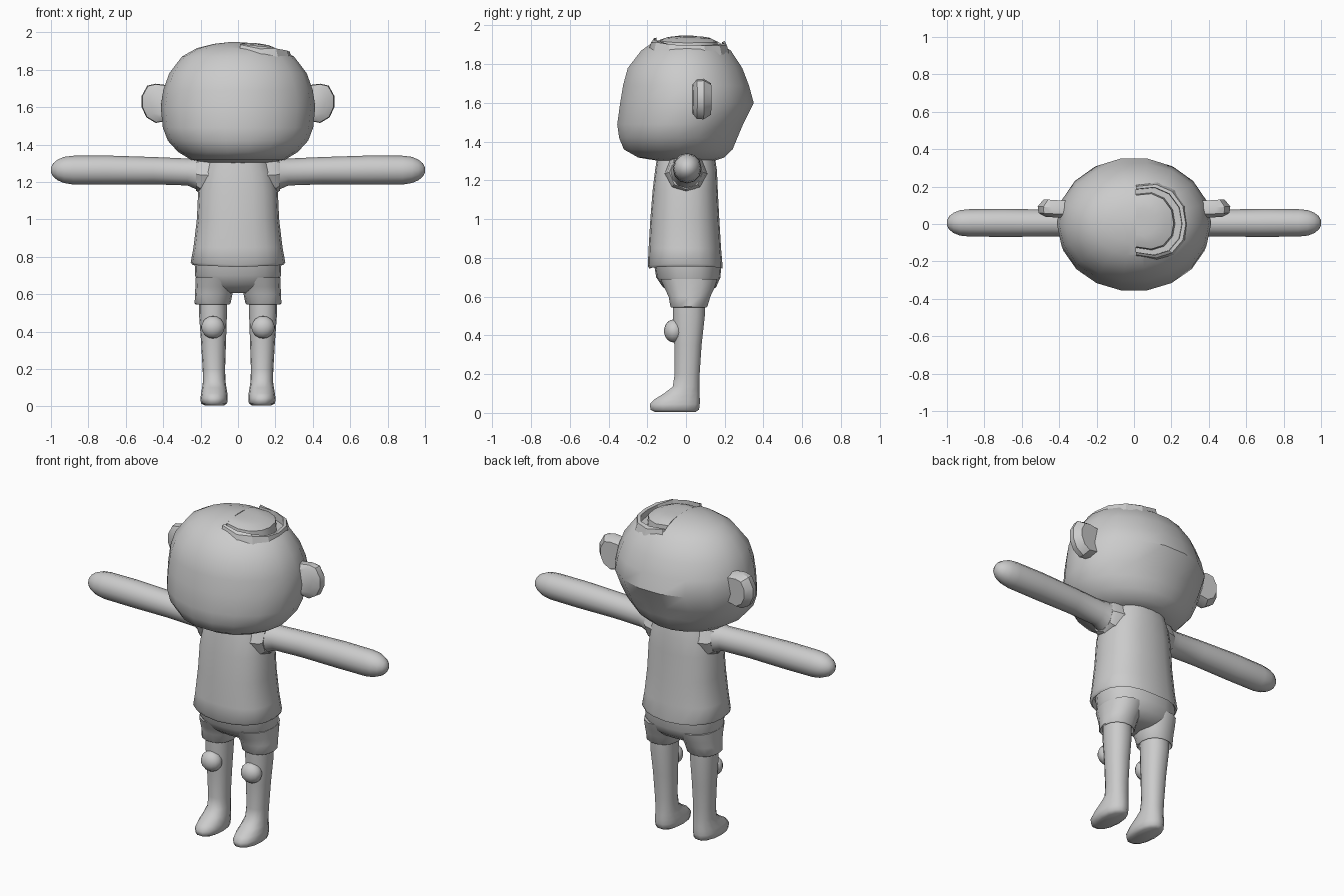
import bpy, bmesh, math, random
from mathutils import Vector

random.seed(4)
grey = bpy.data.materials.new("light grey")
grey.diffuse_color = (0.6, 0.6, 0.6, 1)


def finish(name, bm, mirror=False, angle=40):
    """Turn a bmesh into a named, shaded object."""
    bmesh.ops.recalc_face_normals(bm, faces=bm.faces)
    me = bpy.data.meshes.new(name)
    bm.to_mesh(me)
    bm.free()
    me.materials.append(grey)
    ob = bpy.data.objects.new(name, me)
    bpy.context.collection.objects.link(ob)
    if mirror:
        ob.modifiers.new("mirror", 'MIRROR')
    shade(ob, angle)
    return ob


def shade(ob, angle=40):
    bpy.ops.object.select_all(action='DESELECT')
    ob.select_set(True)
    bpy.context.view_layer.objects.active = ob
    bpy.ops.object.shade_smooth_by_angle(angle=math.radians(angle))


def loft(rings, n=16, power=2.0, caps=(True, True), place=Vector):
    """Skin rings of (height, centre u, centre v, radius u, radius v)."""
    bm = bmesh.new()
    rows = []
    for h, cu, cv, ru, rv in rings:
        row = []
        for i in range(n):
            a = 2 * math.pi * i / n
            c, s = math.cos(a), math.sin(a)
            u = cu + ru * math.copysign(abs(c) ** (2 / power), c)
            v = cv + rv * math.copysign(abs(s) ** (2 / power), s)
            row.append(bm.verts.new(place((u, v, h))))
        rows.append(row)
    for a, b in zip(rows, rows[1:]):
        for i in range(n):
            j = (i + 1) % n
            bm.faces.new((a[i], a[j], b[j], b[i]))
    for row, cap in zip((rows[0], rows[-1]), caps):
        if cap:
            bm.faces.new(row)
    return bm


# head: rounded skull, fuller toward the lower front
head = finish("head", loft([
    (1.302, 0, 0.00, 0.17, 0.15), (1.318, 0, -0.025, 0.25, 0.225),
    (1.36, 0, -0.04, 0.32, 0.285), (1.42, 0, -0.04, 0.375, 0.31),
    (1.49, 0, -0.03, 0.402, 0.33), (1.60, 0, 0.005, 0.413, 0.35),
    (1.69, 0, 0.00, 0.400, 0.33), (1.78, 0, -0.005, 0.368, 0.30),
    (1.87, 0, 0.00, 0.300, 0.235), (1.915, 0, 0.0, 0.220, 0.170),
    (1.938, 0, 0.0, 0.130, 0.10), (1.948, 0, 0.0, 0.04, 0.03)], n=18))

# D-shaped outline of the crown opening, scaled about its straight edge
D_SHAPE = [(0.0, 0.19), (0.10, 0.20), (0.18, 0.165), (0.235, 0.09), (0.25, 0.0),
           (0.235, -0.08), (0.18, -0.145), (0.10, -0.17), (0.0, -0.155)]


def d_ring(bm, scale, heights):
    return [bm.verts.new((0.012 + x * scale, 0.01 + (y - 0.01) * scale, z))
            for (x, y), z in zip(D_SHAPE, heights)]


def skull_z(x, y):
    """Approximate crown height."""
    return 1.62 + 0.33 * (max(0, 1 - (abs(x) / 0.415) ** 2.6 - (abs(y) / 0.35) ** 2.6)) ** 0.5


bm = bmesh.new()
low = d_ring(bm, 1.0, [1.86] * 9)
high = d_ring(bm, 1.0, [2.1] * 9)
bm.faces.new(low)
bm.faces.new(high)
for i in range(9):
    j = (i + 1) % 9
    bm.faces.new((low[i], low[j], high[j], high[i]))
cutter = finish("crown_cutter", bm)
cut = head.modifiers.new("opening", 'BOOLEAN')
cut.object = cutter
cut.solver = 'EXACT'
shade(head)
bpy.ops.object.modifier_apply(modifier="opening")
shade(head)
cutter.hide_render = True
cutter.hide_viewport = True

# domed plate sitting inside the opening
bm = bmesh.new()
rows = []
for scale, lift in ((0.83, -0.05), (0.80, -0.004), (0.62, 0.002), (0.4, 0.002), (0.2, 0.001)):
    rows.append(d_ring(bm, scale, [
        skull_z(0.012 + x * scale, y * scale) - 0.006 + lift for x, y in D_SHAPE]))
for a, b in zip(rows, rows[1:]):
    for i in range(9):
        j = (i + 1) % 9
        bm.faces.new((a[i], a[j], b[j], b[i]))
bm.faces.new(rows[-1])
finish("crown_plate", bm, angle=30)

# ragged rim around the curved side of the opening
bm = bmesh.new()
rows = []
for scale, lift in ((0.97, -0.04), (0.98, 0.006), (1.06, 0.010), (1.12, -0.025)):
    rows.append(d_ring(bm, scale, [
        skull_z(0.012 + x * scale, y * scale) + lift - 0.004
        + random.uniform(-0.008, 0.008) for x, y in D_SHAPE]))
for a, b in zip(rows, rows[1:]):
    for i in range(8):
        bm.faces.new((a[i], a[i + 1], b[i + 1], b[i]))
finish("crown_rim", bm, angle=25)

# ears: flat rounded lobes with bevelled edges
bm = bmesh.new()
outline = [(0.36, 1.715), (0.44, 1.725), (0.485, 1.715), (0.515, 1.66),
           (0.515, 1.60), (0.49, 1.545), (0.44, 1.515), (0.36, 1.53)]
ear_rows = []
for y, s in ((0.035, 0.72), (0.055, 0.97), (0.09, 1.0), (0.128, 0.78)):
    ear_rows.append([bm.verts.new((0.37 + (x - 0.37) * s, y + (x - 0.44) * 0.05,
                                   1.62 + (z - 1.62) * s)) for x, z in outline])
for a, b in zip(ear_rows, ear_rows[1:]):
    for i in range(8):
        j = (i + 1) % 8
        bm.faces.new((a[i], a[j], b[j], b[i]))
bm.faces.new(ear_rows[0])
bm.faces.new(ear_rows[-1])
finish("ears", bm, mirror=True, angle=35)

# shirt: flared tube with a turned-in hem that dips at the middle
bm = loft([(0.775, 0, 0, 0.225, 0.17), (0.752, 0, 0, 0.242, 0.188),
           (0.765, 0, -0.004, 0.253, 0.193), (0.85, 0, -0.006, 0.238, 0.187),
           (1.0, 0, -0.006, 0.220, 0.178), (1.15, 0, -0.004, 0.213, 0.168),
           (1.25, 0, 0, 0.192, 0.160), (1.315, 0, 0, 0.165, 0.150)],
          n=20, power=2.4, caps=(False, True))
for v in bm.verts:
    if v.co.z < 0.8:
        v.co.z += 0.012 * (abs(v.co.x) / 0.25) - 0.008
finish("shirt", bm, angle=50)


def along_x(p):
    """Place loft rings along the x axis (u = y, v = z)."""
    return Vector((p[2], p[0], p[1]))


# arm-hole cuffs: faceted collars on the shirt sides
finish("sleeve_cuffs", loft([(0.15, 0, 1.235, 0.112, 0.108), (0.205, 0, 1.238, 0.100, 0.100),
                             (0.225, 0, 1.242, 0.086, 0.088)],
                            n=8, place=along_x), mirror=True, angle=30)

# arms: straight tapering tubes with rounded ends
finish("arms", loft([
    (0.17, 0.0, 1.235, 0.092, 0.098), (0.22, 0.002, 1.245, 0.082, 0.086),
    (0.27, 0.004, 1.253, 0.070, 0.072), (0.45, 0.005, 1.260, 0.072, 0.073),
    (0.70, 0.006, 1.263, 0.075, 0.078), (0.88, 0.006, 1.263, 0.073, 0.077),
    (0.93, 0.006, 1.264, 0.068, 0.070), (0.965, 0.006, 1.264, 0.054, 0.055),
    (0.988, 0.006, 1.264, 0.036, 0.036), (1.0, 0.006, 1.264, 0.014, 0.014)],
    n=12, place=along_x), mirror=True, angle=60)

# shorts: hip section and two open-ended legs
finish("shorts_hips", loft([
    (0.605, 0, 0.02, 0.10, 0.06), (0.62, 0, 0.02, 0.165, 0.10),
    (0.65, 0, 0.018, 0.208, 0.138), (0.70, 0, 0.012, 0.230, 0.166),
    (0.78, 0, 0.008, 0.232, 0.175)], n=20, power=2.3), angle=60)
finish("shorts_legs", loft([
    (0.57, 0.135, 0.015, 0.075, 0.08), (0.545, 0.136, 0.015, 0.090, 0.094),
    (0.55, 0.136, 0.015, 0.096, 0.098), (0.60, 0.130, 0.018, 0.100, 0.110),
    (0.64, 0.122, 0.018, 0.106, 0.130), (0.69, 0.115, 0.015, 0.112, 0.150)],
    n=14, power=2.2), mirror=True, angle=50)

# legs flowing into forward-pointing feet
finish("legs", loft([
    (0.004, 0.126, -0.055, 0.050, 0.105), (0.016, 0.128, -0.058, 0.070, 0.128),
    (0.045, 0.128, -0.058, 0.073, 0.132), (0.07, 0.127, -0.046, 0.070, 0.120),
    (0.10, 0.127, -0.022, 0.065, 0.094), (0.135, 0.127, 0.0, 0.060, 0.070),
    (0.20, 0.129, 0.006, 0.060, 0.066), (0.35, 0.131, 0.010, 0.067, 0.072),
    (0.50, 0.134, 0.015, 0.075, 0.084), (0.60, 0.134, 0.015, 0.075, 0.084)],
    n=14, power=2.2), mirror=True, angle=60)

# knee pads: rounded bumps on the front of the legs
bm = bmesh.new()
bmesh.ops.create_uvsphere(bm, u_segments=14, v_segments=9, radius=1)
for v in bm.verts:
    v.co = Vector((0.134 + 0.063 * v.co.x, -0.062 + 0.052 * v.co.y, 0.423 + 0.06 * v.co.z))
finish("knee_pads", bm, mirror=True, angle=60)
